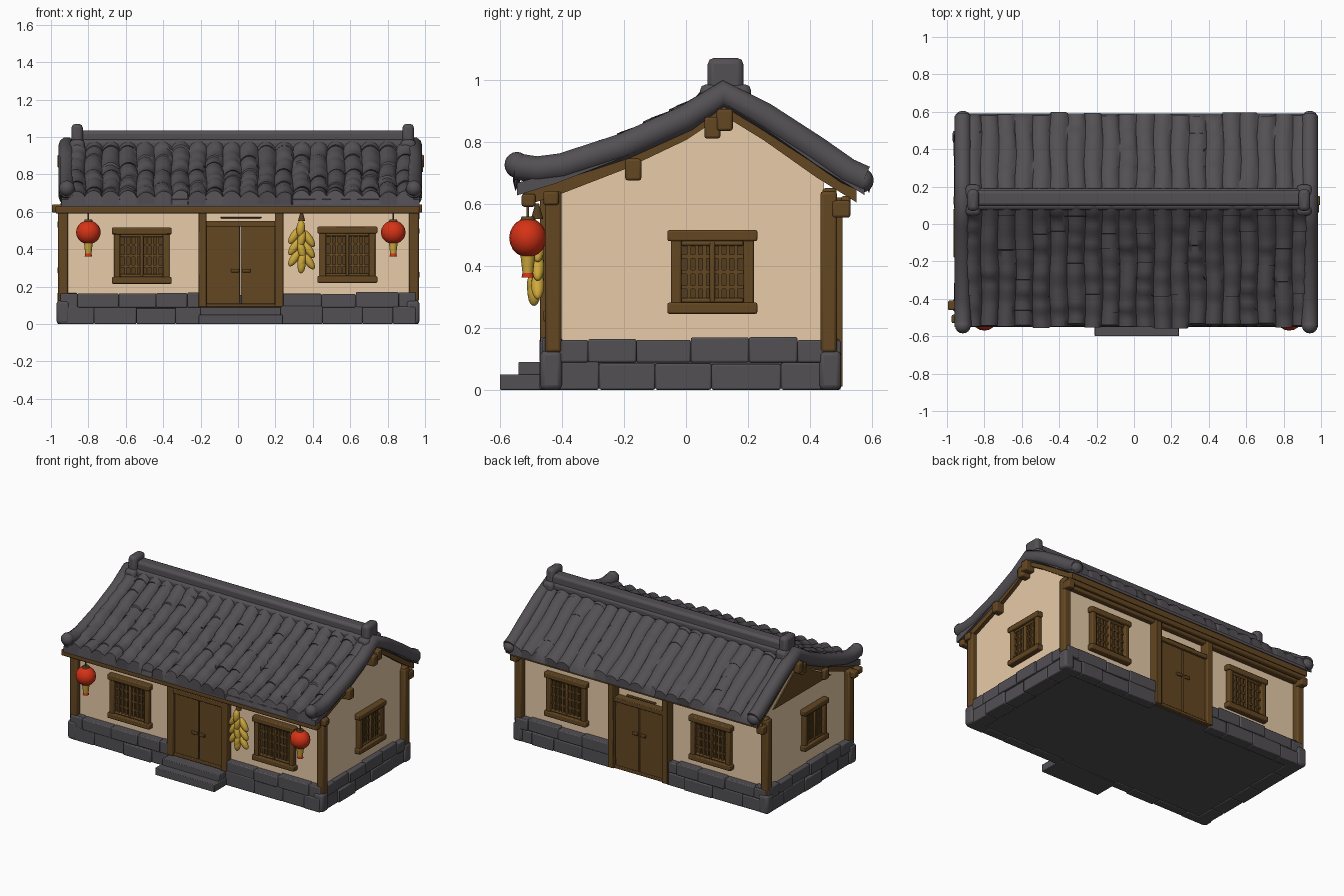
import bpy, bmesh, math, random
from mathutils import Matrix, Vector

random.seed(4)
cube = bpy.data.objects.get("Cube")
if cube:
    bpy.data.objects.remove(cube)


def material(name, rgb):
    m = bpy.data.materials.new(name)
    m.use_nodes = True
    m.diffuse_color = (*rgb, 1)
    bsdf = m.node_tree.nodes["Principled BSDF"]
    bsdf.inputs["Base Color"].default_value = (*rgb, 1)
    bsdf.inputs["Roughness"].default_value = 0.8
    return m


TILE = material("slate grey", (0.088, 0.08, 0.09))
STONE = material("stone grey", (0.085, 0.08, 0.088))
PLASTER = material("cream plaster", (0.86, 0.64, 0.42))
WOOD = material("brown wood", (0.125, 0.062, 0.016))
DARK = material("dark wood", (0.085, 0.045, 0.014))
RED = material("lantern red", (0.67, 0.032, 0.008))
YELLOW = material("corn yellow", (0.63, 0.4, 0.045))


def finish(name, bm, mat, angle=35, bevel=0.0):
    bmesh.ops.recalc_face_normals(bm, faces=bm.faces)
    me = bpy.data.meshes.new(name)
    bm.to_mesh(me)
    bm.free()
    me.materials.append(mat)
    me.shade_smooth()
    me.set_sharp_from_angle(angle=math.radians(angle))
    ob = bpy.data.objects.new(name, me)
    bpy.context.collection.objects.link(ob)
    if bevel:
        mod = ob.modifiers.new("worn edges", "BEVEL")
        mod.width, mod.segments = bevel, 2
    return ob


def boxes(name, items, mat, bevel=0.006, at=(0, 0, 0), turn=0):
    """One mesh of boxes given as (x0, x1, y0, y1, z0, z1)."""
    bm = bmesh.new()
    place = Matrix.Translation(at) @ Matrix.Rotation(turn, 4, "Z")
    for x0, x1, y0, y1, z0, z1 in items:
        mid = Vector((x0 + x1, y0 + y1, z0 + z1)) / 2
        size = Matrix.Diagonal((x1 - x0, y1 - y0, z1 - z0, 1))
        bmesh.ops.create_cube(bm, size=1, matrix=place @ Matrix.Translation(mid) @ size)
    return finish(name, bm, mat, bevel=bevel)


def extrude_x(name, outline, x0, x1, mat):
    """Extrude a (y, z) outline along x."""
    bm = bmesh.new()
    face = bm.faces.new([bm.verts.new((x0, y, z)) for y, z in outline])
    ext = bmesh.ops.extrude_face_region(bm, geom=[face])["geom"]
    bmesh.ops.translate(bm, vec=(x1 - x0, 0, 0), verts=[v for v in ext if isinstance(v, bmesh.types.BMVert)])
    return finish(name, bm, mat, 20)


def ellipsoids(name, items, mat):
    """Ellipsoids given as (centre, radii, tilt about y)."""
    bm = bmesh.new()
    for c, r, tilt in items:
        m = Matrix.Translation(c) @ Matrix.Rotation(tilt, 4, "Y") @ Matrix.Diagonal((*r, 1))
        bmesh.ops.create_uvsphere(bm, u_segments=16, v_segments=10, radius=1, matrix=m)
    return finish(name, bm, mat, 60)


def cones(name, items, mat):
    """Upright frustums given as (centre, bottom radius, top radius, height)."""
    bm = bmesh.new()
    for c, r1, r2, h in items:
        bmesh.ops.create_cone(bm, cap_ends=True, segments=14, radius1=r1, radius2=r2,
                              depth=h, matrix=Matrix.Translation(c))
    return finish(name, bm, mat, 50)


# Roof slope profile
ROOF = [(-.55, .665), (-.42, .705), (-.2, .79), (0, .885), (.12, .965), (.25, .885), (.42, .765), (.58, .665)]


def roof_z(y):
    for (a, za), (b, zb) in zip(ROOF, ROOF[1:]):
        if y <= b:
            break
    return za + (zb - za) * (y - a) / (b - a)


def roof_layer(y0, y1, top, bottom):
    ys = [y0] + [y for y, _ in ROOF if y0 < y < y1] + [y1]
    return [(y, roof_z(y) - top) for y in ys] + [(y, roof_z(y) - bottom) for y in reversed(ys)]


extrude_x("roof_slab", roof_layer(-.545, .575, 0, .04), -.945, .97, TILE)
extrude_x("roof_boards", roof_layer(-.525, .55, .035, .08), -.93, .955, WOOD)


# Rolled tile courses with stepped edges
def tile_slope(name, y_ridge, y_eave, courses, height, step):
    bm = bmesh.new()
    columns, per, left, width = 20, 8, -.91, 1.85
    rows = []
    for c in range(courses):
        jitter = [random.uniform(-.015, .015) if c else 0 for _ in range(columns + 1)]
        lift = [random.uniform(0, step / 2) for _ in range(columns + 1)]
        for frac in (0, .5, .93):
            row = []
            for i in range(columns * per + 1):
                col = i // per
                t = (c + frac) / courses
                y = y_ridge + (y_eave - y_ridge) * t + jitter[col]
                roll = height * abs(math.sin(math.pi * i / per)) ** .7
                x = left + width * i / (columns * per) + .004 * math.sin(9 * t + col)
                row.append(bm.verts.new((x, y, roof_z(y) + .002 + roll + frac * step + lift[col])))
            rows.append(row)
    rows.append([bm.verts.new((v.co.x, y_eave, roof_z(y_eave) - .025)) for v in rows[-1]])
    for a, b in zip(rows, rows[1:]):
        for i in range(len(a) - 1):
            bm.faces.new((a[i], a[i + 1], b[i + 1], b[i]))
    return finish(name, bm, TILE, 50)


tile_slope("front_tiles", .12, -.55, 8, .031, .009)
tile_slope("back_tiles", .12, .59, 5, .025, .005)


# Rounded verge tiles with upturned tips
def verge(name, x):
    path = [(-.55, .72), (-.48, .71), (-.4, .72), (-.2, .785), (0, .875), (.12, .955),
            (.25, .885), (.42, .775), (.52, .705), (.575, .68)]
    cu = bpy.data.curves.new(name, "CURVE")
    cu.dimensions, cu.bevel_depth, cu.bevel_resolution, cu.use_fill_caps = "3D", .045, 3, True
    sp = cu.splines.new("POLY")
    sp.points.add(len(path) - 1)
    for p, (y, z) in zip(sp.points, path):
        p.co = (x, y, z, 1)
    sp.use_smooth = True
    cu.materials.append(TILE)
    bpy.context.collection.objects.link(bpy.data.objects.new(name, cu))


for side, x, post in (("right", -.915, -.86), ("left", .94, .91)):
    verge(side + "_verge", x)
    ellipsoids(side + "_verge_tip", [((x, -.545, .725), (.042, .04, .042), 0),
                                     ((x, .57, .675), (.042, .035, .038), 0)], TILE)
    boxes(side + "_ridge_post", [(post - .03, post + .03, .07, .185, .9, 1.07),
                                 (post - .04, post + .04, .045, .21, .9, .985)], TILE, .02)
boxes("ridge", [(-.87, .92, .095, .18, .93, 1.035), (-.9, .94, .075, .19, .93, .985)], TILE, .018)

# Plastered walls with gables
ys = [y for y, _ in ROOF if -.42 < y < .44]
wall = [(-.42, .1)] + [(y, roof_z(y) - .05) for y in [-.42] + ys + [.445]] + [(.445, .1)]
extrude_x("walls", wall, -.925, .93, PLASTER)
extrude_x("right_gable_boards", [(-.25, .67), (.12, .87), (.38, .67)], -.933, -.92, WOOD)

# Stone footing laid in two courses of blocks
boxes("footing_core", [(-.94, .94, -.44, .47, .005, .155)], STONE, 0)
stones = []
for z0, z1, shift in ((0, .088, 0), (.088, .163, .1)):
    for a0, a1, along_x in ((-.95, .95, True), (-.45, .48, False)):
        a = a0
        while a < a1 - .01:
            b = min(a + random.uniform(.15, .24) - (shift if a == a0 else 0), a1)
            if a1 - b < .07:
                b = a1
            for s in (-1, 1):
                out, top = random.uniform(-.006, .006), z1 + random.uniform(-.006, .008)
                if along_x:
                    lo, hi = (-.468 - out, -.4) if s < 0 else (.42, .495 + out)
                    # leave the doorways clear
                    for p, q in ((a, min(b, -.2)), (max(a, .23), b)):
                        if q - p > .01:
                            stones.append((p, q, lo, hi, z0, top))
                else:
                    lo, hi = sorted((s * .86, s * (.96 + out)))
                    stones.append((lo, hi, a, b, z0, top))
            a = b
boxes("footing_stones", stones, STONE, .006)
boxes("corner_stones", [(x - .035, x + .035, y - .035, y + .035, 0, .125)
                        for x in (-.935, .935) for y in (-.435, .465)], STONE, .015)
boxes("entrance_steps", [(-.21, .24, -.6, -.42, 0, .05), (-.2, .23, -.54, -.42, .045, .09)], STONE, .004)

# Timber posts, eave beams, brackets and purlin ends
boxes("corner_posts", [(x - .027, x + .027, y - .027, y + .027, .12, .64)
                       for x in (-.935, .94) for y in (-.428, .46)], WOOD, .01)
boxes("eave_beams", [(-.975, .97, -.53, -.485, .59, .632), (-.94, .96, .5, .53, .59, .625),
                     (-.995, .985, -.46, -.41, .595, .64), (-.95, .96, .44, .485, .585, .65)], WOOD, .008)
boxes("back_brackets", [(x - .025, x + .025, .47, .53, .555, .61) for x in (-.93, .945)], WOOD, .008)
boxes("purlin_ends", [(min(x, s * .9), max(x, s * .9), y - .026, y + .026, z - .035, z + .035)
                      for s, reach in ((-1, (.955, .96, .965)), (1, (.985, .99, .995)))
                      for r, y, z in zip(reach, (-.17, .085, .125), (.71, .845, .87))
                      for x in (s * r,)], WOOD, .008)


# Lattice windows, facing local -y
def window(name, at, turn, w=.32, h=.3):
    u, v = w / 2, h / 2
    frame = [(-u, u, -.04, .01, s * (v - .018) - .018, s * (v - .018) + .018) for s in (-1, 1)]
    frame += [(s * (u - .028) - .017, s * (u - .028) + .017, -.032, .01, -v, v) for s in (-1, 1)]
    iu, iv = u - .045, v - .036
    frame += [(-.009, .009, -.026, .01, -iv, iv)]
    frame += [(-iu, iu, -.024, .01, s * (iv - .007) - .008, s * (iv - .007) + .008) for s in (-1, 1)]
    bars = []
    for k in range(1, 8):
        x = -iu + 2 * iu * k / 8
        bars.append((x - .006, x + .006, -.02, .01, -iv, iv))
    for k in range(1, 4):
        z = -iv + 2 * iv * k / 4
        bars.append((-iu, iu, -.016, .01, z - .006, z + .006))
    boxes(name + "_frame", frame, WOOD, .006, at, turn)
    boxes(name + "_lattice", bars, WOOD, 0, at, turn)
    boxes(name + "_backing", [(-u + .03, u - .03, -.006, .01, -v + .02, v - .02)], DARK, 0, at, turn)


for label, y, turn in (("front", -.42, 0), ("back", .445, math.pi)):
    window(label + "_right_window", (-.515, y, .365), turn)
    window(label + "_left_window", (.585, y, .37), turn)
window("left_side_window", (.93, .085, .38), math.pi / 2, .29, .27)
window("right_side_window", (-.925, -.05, .41), -math.pi / 2, .26, .28)


# Double doors, facing local -y
def doors(name, at, turn, low, top):
    frame = [(s * .205 - .022, s * .205 + .022, -.05, .02, low, .62) for s in (-1, 1)]
    frame += [(-.2, .2, -.045, .02, top, top + .03), (-.2, .2, -.04, .02, low, low + .02)]
    frame += [(-.11, .11, -.02, .0, top + .045, top + .053)]
    leaves = [(-.183, -.003, -.03, .02, low, top + .005), (.003, .183, -.03, .02, low, top + .005)]
    handles = [(s * .03 - .022, s * .03 + .022, -.04, 0, .275, .295) for s in (-1, 1)]
    boxes(name + "_frame", frame, WOOD, .007, at, turn)
    boxes(name + "_leaves", leaves, WOOD, .005, at, turn)
    boxes(name + "_handles", handles, WOOD, .004, at, turn)


doors("front_door", (.015, -.42, 0), 0, .09, .52)
doors("back_door", (.015, .455, 0), math.pi, .01, .47)

# Hanging lanterns
for label, x in (("right", -.8), ("left", .83)):
    y = -.51
    ellipsoids(label + "_lantern", [((x, y, .49), (.066, .06, .063), 0)], RED)
    cones(label + "_lantern_tassel", [((x, y, .405), .017, .024, .06)], YELLOW)
    cones(label + "_tassel_tip", [((x, y, .37), .02, .017, .016)], RED)
    cones(label + "_lantern_hanger", [((x, y, .55), .026, .02, .016), ((x, y, .58), .004, .004, .08),
                                      ((x, y, .432), .02, .026, .012)], WOOD)

# Bunch of drying corn cobs
cobs = [((.335, -.495, .51), (.023, .022, .045), .1), ((.34, -.49, .315), (.021, .021, .045), .1)]
for k in range(3):
    z = .465 - .06 * k
    for s in (-1, 1):
        cobs.append(((.34 + s * .037, -.478, z - .008 * s), (.022, .021, .053), -s * .6))
    cobs.append(((.34, -.492, z - .01), (.021, .021, .048), .2 * (-1) ** k))
ellipsoids("corn_cobs", cobs, YELLOW)
cones("corn_string", [((.34, -.48, .575), .02, .006, .05)], DARK)
